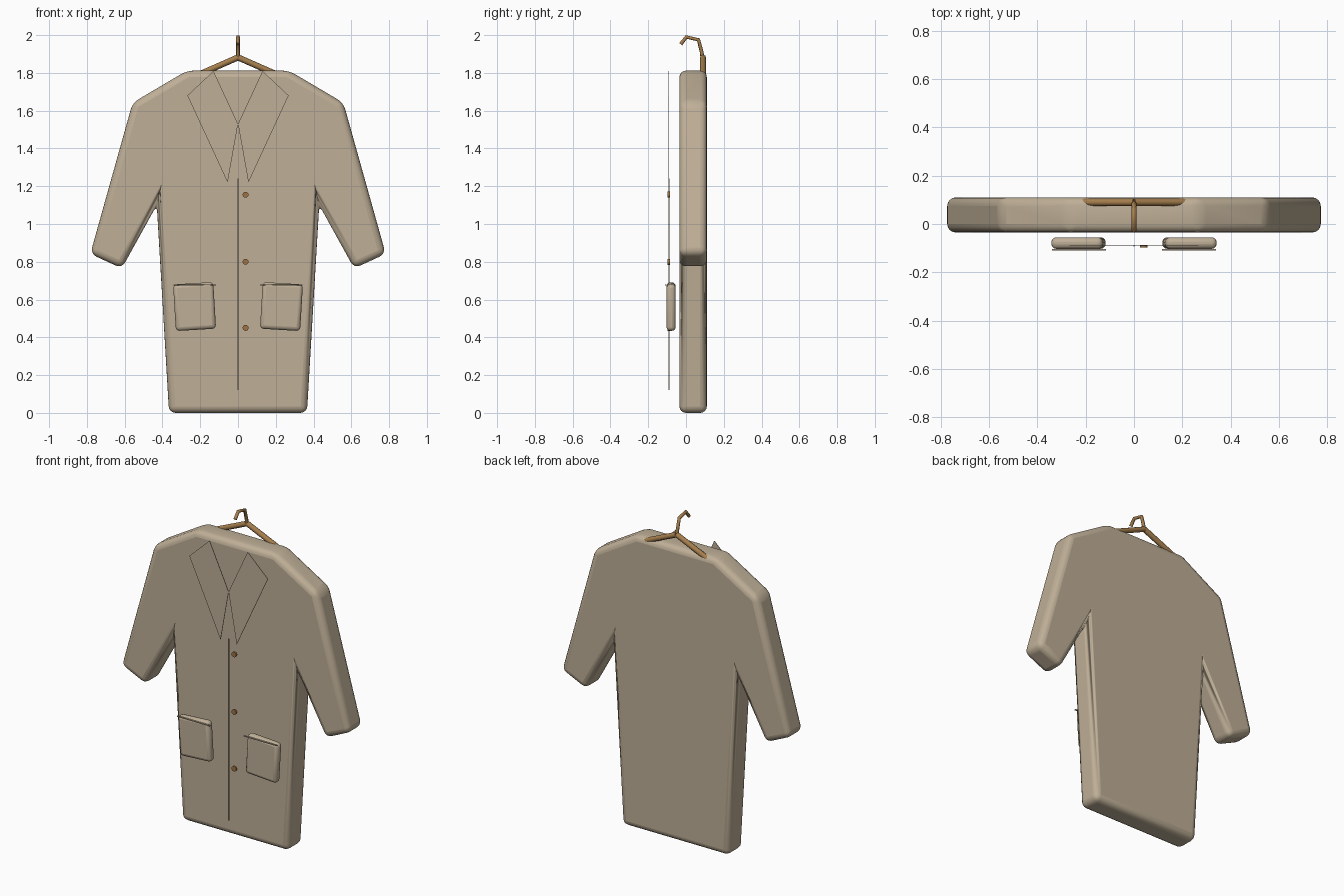
import bpy, bmesh, math
from mathutils import Vector

if "Cube" in bpy.data.objects:
    bpy.data.objects.remove(bpy.data.objects["Cube"])


def material(name, rgb):
    m = bpy.data.materials.new(name)
    m.diffuse_color = (*rgb, 1)
    m.use_nodes = True
    m.node_tree.nodes["Principled BSDF"].inputs["Base Color"].default_value = m.diffuse_color
    return m


CLOTH = material("beige cloth", (0.52, 0.43, 0.31))
WOOD = material("brown wood", (0.38, 0.21, 0.075))
BUTTON = material("button brown", (0.34, 0.17, 0.06))


def finish(name, bm, mat, bevel=0, segments=3):
    bmesh.ops.recalc_face_normals(bm, faces=bm.faces)
    me = bpy.data.meshes.new(name)
    bm.to_mesh(me)
    bm.free()
    ob = bpy.data.objects.new(name, me)
    bpy.context.collection.objects.link(ob)
    me.materials.append(mat)
    if bevel:
        mod = ob.modifiers.new("rounding", 'BEVEL')
        mod.width, mod.segments = bevel, segments
        mod.limit_method = 'ANGLE'
        mod.angle_limit = math.radians(15)
    bpy.ops.object.select_all(action='DESELECT')
    bpy.context.view_layer.objects.active = ob
    ob.select_set(True)
    bpy.ops.object.shade_smooth_by_angle(angle=math.radians(35))
    return ob


def slab(name, outline, y0, y1, mat, bevel=0, segments=3):
    """Extrude an x-z outline from y0 to y1."""
    bm = bmesh.new()
    face = bm.faces.new([bm.verts.new((x, y0, z)) for x, z in outline])
    new = bmesh.ops.extrude_face_region(bm, geom=[face])["geom"]
    verts = [v for v in new if isinstance(v, bmesh.types.BMVert)]
    bmesh.ops.translate(bm, verts=verts, vec=(0, y1 - y0, 0))
    return finish(name, bm, mat, bevel, segments)


def rod(name, points, radius, mat):
    """Round rod following a polyline."""
    cu = bpy.data.curves.new(name, 'CURVE')
    cu.dimensions = '3D'
    cu.bevel_depth, cu.bevel_resolution = radius, 2
    cu.use_fill_caps = True
    sp = cu.splines.new('POLY')
    sp.points.add(len(points) - 1)
    for p, co in zip(sp.points, points):
        p.co = (*co, 1)
    cu.materials.append(mat)
    ob = bpy.data.objects.new(name, cu)
    bpy.context.collection.objects.link(ob)


def rectangle(cx, cz, w, h, tilt=0):
    c, s = math.cos(tilt), math.sin(tilt)
    corners = [(-w/2, -h/2), (w/2, -h/2), (w/2, h/2), (-w/2, h/2)]
    return [(cx + x*c - z*s, cz + x*s + z*c) for x, z in corners]


# Coat body with sleeves, one mirrored outline
half = [(0.365, 0.0), (0.43, 1.10), (0.615, 0.765),
        (0.782, 0.842), (0.558, 1.642), (0.27, 1.812)]
outline = half + [(-x, z) for x, z in reversed(half)]
slab("coat_body", outline, -0.035, 0.11, CLOTH, 0.035, 4)

for side, label in ((-1, "left"), (1, "right")):
    # Lapel
    lapel = [(0.0, 1.53), (0.13, 1.81), (0.268, 1.68), (0.055, 1.22)]
    slab(label + "_lapel", [(side * x, z) for x, z in lapel],
         -0.092, -0.089, CLOTH)
    # Patch pocket and its thin opening trim
    slab(label + "_pocket", rectangle(side * 0.23, 0.563, 0.213, 0.247, -side * 0.06),
         -0.103, -0.055, CLOTH, 0.02, 3)
    slab(label + "_pocket_trim", rectangle(side * 0.228, 0.678, 0.225, 0.006),
         -0.11, -0.103, CLOTH)
    # Hanger arm
    rod(label + "_hanger_arm",
        [(0, 0.09, 1.882), (side * 0.38, 0.09, 1.715)], 0.016, WOOD)

# Front closing seam
slab("front_seam", rectangle(0, 0.68, 0.006, 1.12), -0.093, -0.088, CLOTH)

# Buttons
for z in (0.45, 0.80, 1.155):
    ring = [(0.04 + 0.016 * math.cos(a * math.pi / 6),
             z + 0.016 * math.sin(a * math.pi / 6)) for a in range(12)]
    slab("button", ring, -0.098, -0.086, BUTTON)

# Hanger hook
rod("hanger_hook", [(0, 0.088, 1.87), (0, 0.083, 1.91), (0, 0.066, 1.975),
                    (0, 0.002, 1.99), (0, -0.028, 1.952)], 0.010, WOOD)
